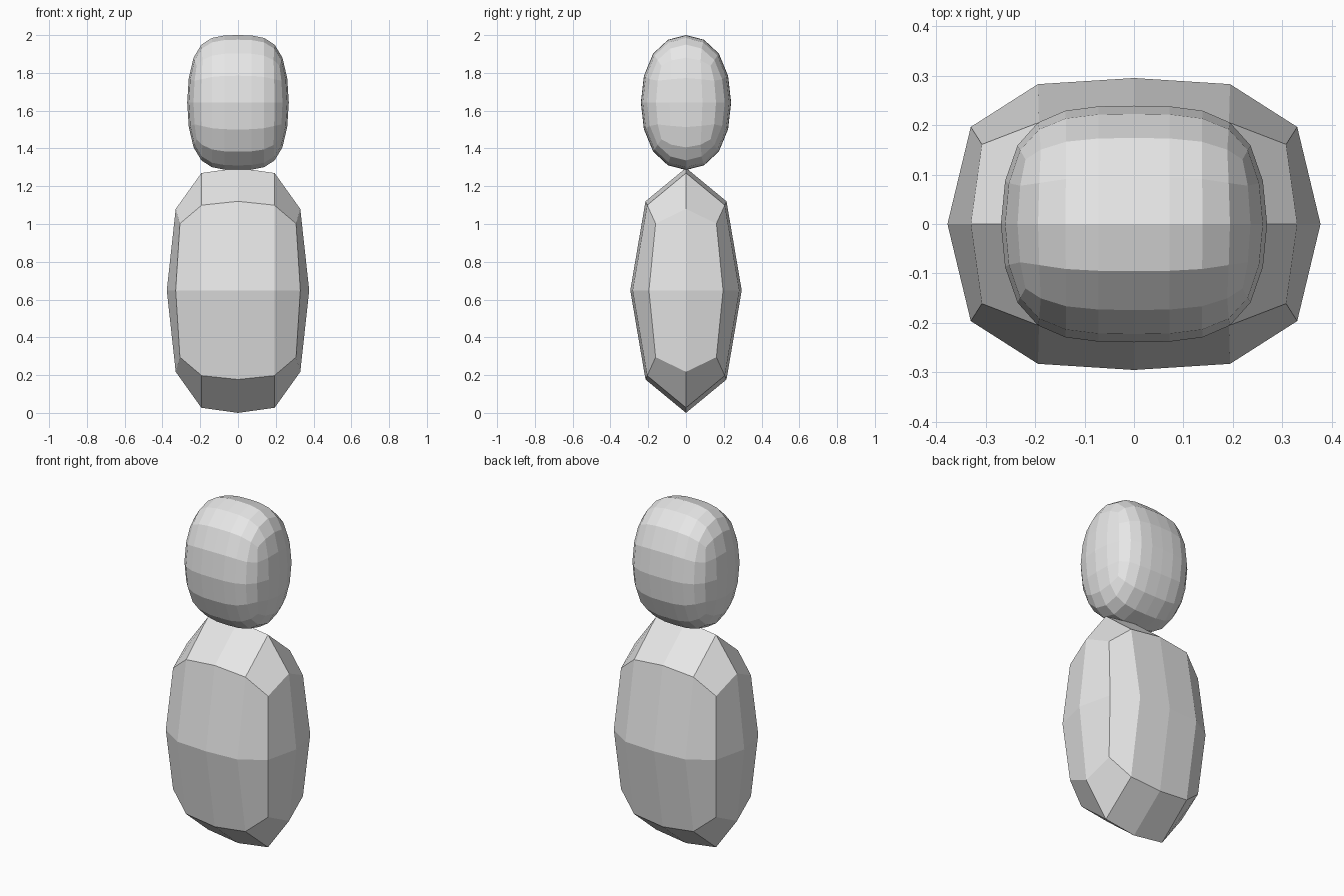
import bpy
import bmesh

if "Cube" in bpy.data.objects:
    bpy.data.objects.remove(bpy.data.objects["Cube"])

grey = bpy.data.materials.new("light grey")
grey.diffuse_color = (0.8, 0.8, 0.8, 1)
grey.use_nodes = True
grey.node_tree.nodes["Principled BSDF"].inputs["Base Color"].default_value = grey.diffuse_color


def rounded_block(name, half_x, half_y, z0, z1, levels):
    """Box with one centre loop, rounded by subdivision and fitted to its extents."""
    bm = bmesh.new()
    bmesh.ops.create_cube(bm, size=2)
    bmesh.ops.bisect_plane(bm, geom=bm.verts[:] + bm.edges[:] + bm.faces[:],
                           plane_co=(0, 0, 0), plane_no=(1, 0, 0))
    mesh = bpy.data.meshes.new(name)
    bm.to_mesh(mesh)
    bm.free()
    obj = bpy.data.objects.new(name, mesh)
    bpy.context.collection.objects.link(obj)

    # Round the box and keep the result as real faces
    mod = obj.modifiers.new("rounding", 'SUBSURF')
    mod.levels = mod.render_levels = levels
    bpy.context.view_layer.update()
    graph = bpy.context.evaluated_depsgraph_get()
    obj.data = bpy.data.meshes.new_from_object(obj.evaluated_get(graph))
    obj.modifiers.clear()

    # Fit to the wanted size
    half = (half_x, half_y, (z1 - z0) / 2)
    reach = [max(abs(v.co[i]) for v in obj.data.vertices) for i in range(3)]
    for v in obj.data.vertices:
        for i in range(3):
            v.co[i] *= half[i] / reach[i]
        v.co.z += (z0 + z1) / 2
    for p in obj.data.polygons:
        p.use_smooth = False
    obj.data.materials.clear()
    obj.data.materials.append(grey)
    return obj


# Faceted torso, finer rounded head on top
rounded_block("body", 0.377, 0.295, 0.0, 1.297, 1)
rounded_block("head", 0.269, 0.239, 1.286, 2.0, 2)
